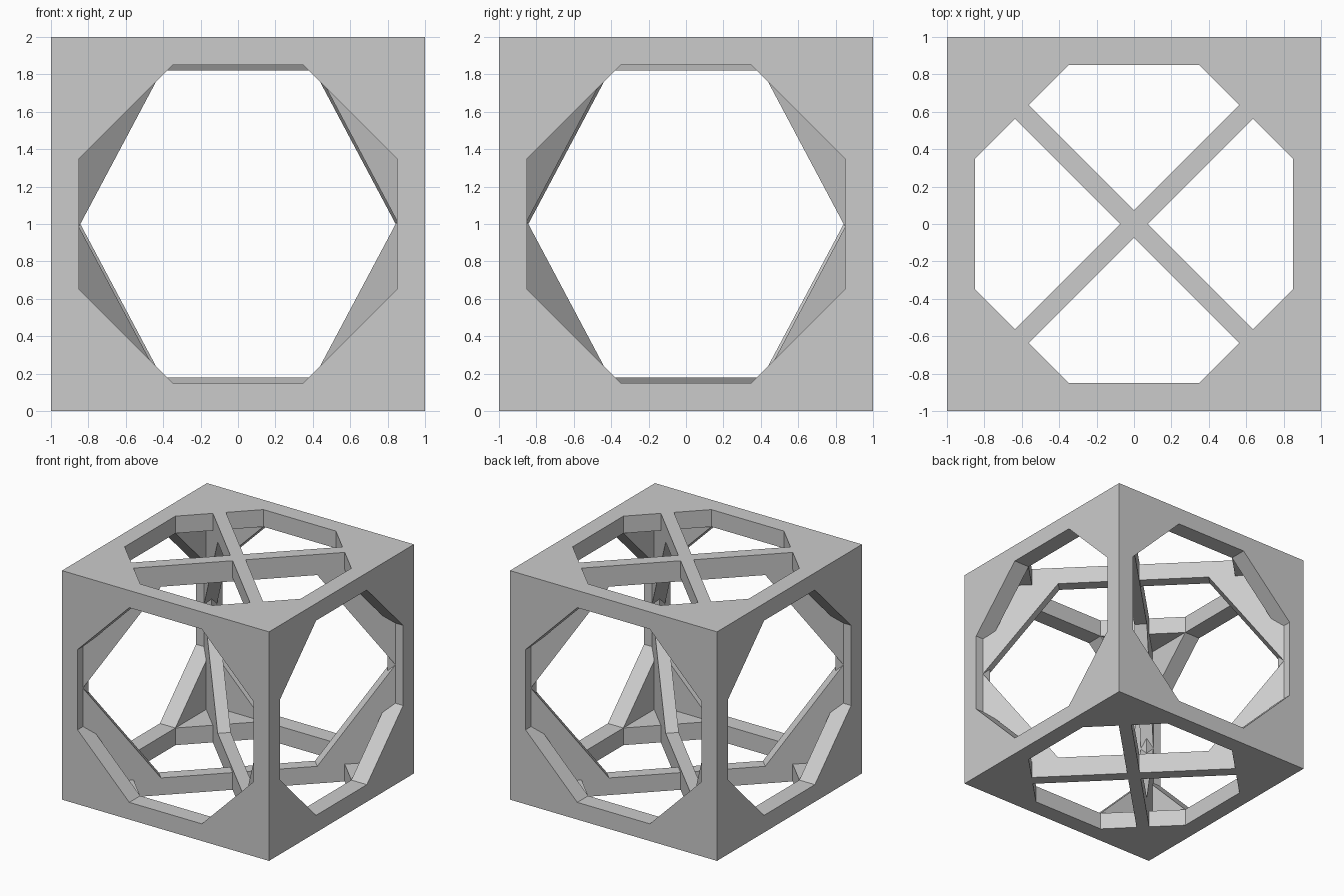
import bpy, bmesh
from math import pi
from mathutils import Matrix, Vector

if "Cube" in bpy.data.objects:
    bpy.data.objects.remove(bpy.data.objects["Cube"], do_unlink=True)

CENTRE = Matrix.Translation((0, 0, 1))
WALL = 0.85          # inner face of the walls, from the centre
CUT = 0.35           # start of each chamfer on the octagonal openings
BRACE_DEPTH = 0.105

grey = bpy.data.materials.new("light_grey")
grey.use_nodes = True
grey.diffuse_color = (0.6, 0.6, 0.6, 1)
grey.node_tree.nodes["Principled BSDF"].inputs["Base Color"].default_value = (0.6, 0.6, 0.6, 1)


def prism(name, outline, depth, turn=Matrix()):
    """Extrude an outline drawn in the XZ plane along Y, then turn it."""
    bm = bmesh.new()
    face = bm.faces.new([bm.verts.new((x, -depth / 2, z)) for x, z in outline])
    new = bmesh.ops.extrude_face_region(bm, geom=[face])["geom"]
    bmesh.ops.translate(bm, vec=(0, depth, 0),
                        verts=[v for v in new if isinstance(v, bmesh.types.BMVert)])
    bmesh.ops.recalc_face_normals(bm, faces=bm.faces)
    bm.transform(CENTRE @ turn)
    mesh = bpy.data.meshes.new(name)
    bm.to_mesh(mesh)
    bm.free()
    mesh.materials.append(grey)
    obj = bpy.data.objects.new(name, mesh)
    bpy.context.collection.objects.link(obj)
    return obj


def combine(target, tool, operation):
    """Apply a boolean and discard the tool."""
    mod = target.modifiers.new("combine", "BOOLEAN")
    mod.operation, mod.solver, mod.object = operation, "EXACT", tool
    bpy.context.view_layer.update()
    result = target.evaluated_get(bpy.context.evaluated_depsgraph_get())
    mesh = bpy.data.meshes.new_from_object(result)
    target.modifiers.clear()
    target.data = mesh
    bpy.data.objects.remove(tool, do_unlink=True)


def rectangle(w, h):
    return [(-w, -h), (w, -h), (w, h), (-w, h)]


# Hollow cube
frame = prism("cube_frame", rectangle(1, 1), 2)
combine(frame, prism("cavity", rectangle(WALL, WALL), 2 * WALL), "DIFFERENCE")

# Octagonal opening through each pair of walls
octagon = [(WALL, -CUT), (WALL, CUT), (CUT, WALL), (-CUT, WALL),
           (-WALL, CUT), (-WALL, -CUT), (-CUT, -WALL), (CUT, -WALL)]
for turn in (Matrix(), Matrix.Rotation(pi / 2, 4, "Z"), Matrix.Rotation(pi / 2, 4, "X")):
    combine(frame, prism("opening", octagon, 3, turn), "DIFFERENCE")

# Two crossing diagonal plates, each with a slightly offset hexagonal hole
R, H = 1.256, 0.835
for side in (1, -1):
    turn = Matrix.Rotation(side * pi / 4, 4, "Z")
    shift = -0.015 * side
    hexagon = [(R, shift), (R / 2, H + shift), (-R / 2, H + shift),
               (-R, shift), (-R / 2, shift - H), (R / 2, shift - H)]
    brace = prism("diagonal_brace", rectangle(1.31, 1), BRACE_DEPTH, turn)
    combine(brace, prism("hole", hexagon, 1, turn), "DIFFERENCE")
    combine(frame, brace, "UNION")

# Flat faces, one material
for poly in frame.data.polygons:
    poly.use_smooth = False
    poly.material_index = 0
